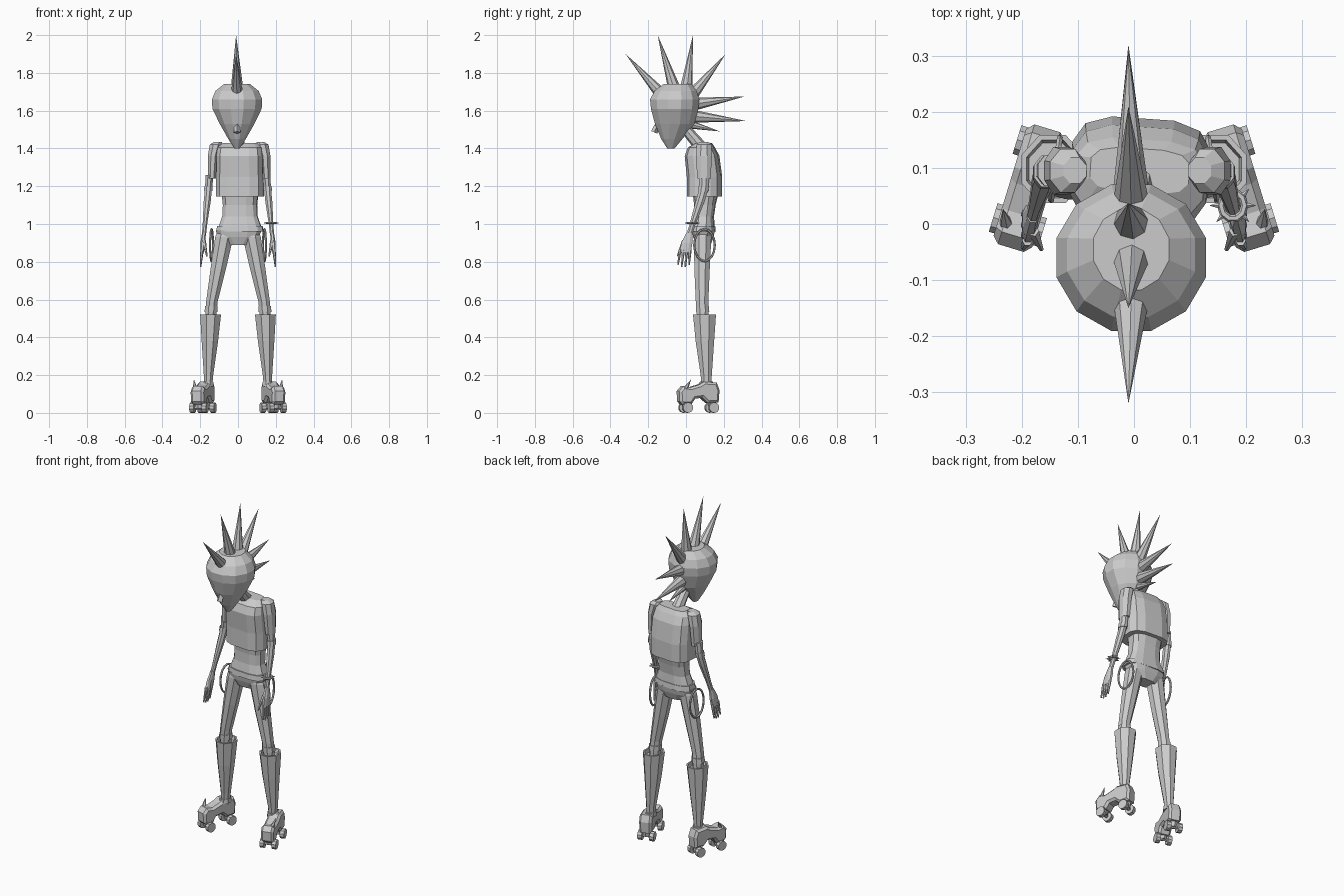
import bpy, bmesh, math
from mathutils import Vector, Matrix

cube = bpy.data.objects.get("Cube")
if cube:
    bpy.data.objects.remove(cube, do_unlink=True)

grey = bpy.data.materials.new("plain_grey")
grey.use_nodes = True
GREY = (0.6, 0.6, 0.6, 1)
grey.diffuse_color = GREY
grey.node_tree.nodes["Principled BSDF"].inputs["Base Color"].default_value = GREY


def finish(name, bm, matrix=None):
    bmesh.ops.recalc_face_normals(bm, faces=bm.faces)
    if matrix:
        bm.transform(matrix)
    mesh = bpy.data.meshes.new(name)
    bm.to_mesh(mesh)
    bm.free()
    mesh.materials.append(grey)
    obj = bpy.data.objects.new(name, mesh)
    bpy.context.collection.objects.link(obj)
    return obj


def loft(name, rings, sides=8, square=1.0, matrix=None, turn=0.5):
    """Stack of horizontal rings (x, y, z, half width, half depth)."""
    bm = bmesh.new()
    loops = []
    for x, y, z, rx, ry in rings:
        loop = []
        for i in range(sides):
            a = (i + turn) * math.tau / sides
            c, s = math.cos(a), math.sin(a)
            px = math.copysign(abs(c) ** square, c)
            py = math.copysign(abs(s) ** square, s)
            loop.append(bm.verts.new((x + rx * px, y + ry * py, z)))
        loops.append(loop)
    for a, b in zip(loops, loops[1:]):
        for i in range(sides):
            j = (i + 1) % sides
            bm.faces.new((a[i], a[j], b[j], b[i]))
    bm.faces.new(loops[0])
    bm.faces.new(loops[-1])
    return finish(name, bm, matrix)


def rod(name, start, end, r1, r2=0.0, sides=8, matrix=None):
    """Cone or cylinder between two points."""
    start, end = Vector(start), Vector(end)
    d = end - start
    bm = bmesh.new()
    bmesh.ops.create_cone(bm, cap_ends=True, segments=sides, radius1=r1,
                          radius2=r2, depth=d.length)
    bm.transform(Matrix.Translation((start + end) / 2)
                 @ d.to_track_quat('Z', 'Y').to_matrix().to_4x4())
    return finish(name, bm, matrix)


def prism(name, outline, half, matrix=None):
    """Side outline (y, z) extruded across x."""
    bm = bmesh.new()
    left = [bm.verts.new((-half, y, z)) for y, z in outline]
    right = [bm.verts.new((half, y, z)) for y, z in outline]
    bm.faces.new(left)
    bm.faces.new(right)
    for i in range(len(outline)):
        j = (i + 1) % len(outline)
        bm.faces.new((left[i], left[j], right[j], right[i]))
    bmesh.ops.recalc_face_normals(bm, faces=bm.faces)
    bmesh.ops.bevel(bm, geom=[e for e in bm.edges if abs(e.verts[0].co.x - e.verts[1].co.x) < 1e-5],
                    offset=0.012, segments=1, affect='EDGES')
    return finish(name, bm, matrix)


def ring(name, rx, rz, r, matrix, n=16, m=6):
    """Closed elliptical tube standing in the local xz plane."""
    bm = bmesh.new()
    grid = []
    for i in range(n):
        a = i * math.tau / n
        out = Vector((math.cos(a), 0, math.sin(a)))
        mid = Vector((rx * out.x, 0, rz * out.z))
        grid.append([bm.verts.new(mid + out * r * math.cos(b * math.tau / m)
                                  + Vector((0, r * math.sin(b * math.tau / m), 0)))
                     for b in range(m)])
    for i in range(n):
        for j in range(m):
            k, l = (i + 1) % n, (j + 1) % m
            bm.faces.new((grid[i][j], grid[k][j], grid[k][l], grid[i][l]))
    return finish(name, bm, matrix)


# Head, nose and neck
HX = -0.005
loft("head", [(HX, -.08, 1.40, .015, .02), (HX, -.075, 1.45, .048, .058),
              (HX, -.06, 1.53, .095, .108), (HX, -.06, 1.61, .135, .13),
              (HX, -.06, 1.66, .138, .135), (HX, -.055, 1.705, .118, .115),
              (HX, -.045, 1.742, .07, .075)], sides=12)
rod("nose", (HX, -.14, 1.55), (HX, -.168, 1.485), .012, .018, 4)
rod("neck", (0, 0, 1.50), (.005, .11, 1.37), .028, .036)

# Fan of hair spikes along the middle of the head
for i, (by, bz, ty, tz) in enumerate([
        (-.125, 1.68, -.32, 1.90), (-.06, 1.71, -.15, 2.0), (0, 1.71, .037, 2.0),
        (.03, 1.68, .21, 1.90), (.045, 1.635, .31, 1.675), (.04, 1.57, .32, 1.545),
        (.01, 1.53, .18, 1.49)]):
    rod(f"hair_spike_{i + 1}", (HX, by, bz), (HX - .005, ty, tz), .034 if i < 6 else .024)

# Shirt, waist, shorts and belt
yaw = Matrix.Translation((.01, .09, 0)) @ Matrix.Rotation(math.radians(-4), 4, 'Z')
loft("shirt", [(0, .008, 1.145, .126, .092), (0, .008, 1.25, .126, .092),
               (0, -.005, 1.36, .124, .09), (0, -.008, 1.405, .118, .07),
               (0, .005, 1.43, .09, .04)], 12, .6, yaw)
loft("waist", [(0, 0, .96, .124, .062), (0, .005, 1.04, .095, .052),
               (0, .01, 1.10, .092, .056), (0, .015, 1.18, .1, .07)], 12, .7, yaw)
loft("belt", [(0, 0, .96, .127, .066), (0, 0, .99, .122, .063)], 12, .7, yaw)
loft("shorts", [(.003, .092, .89, .06, .04), (.003, .092, .93, .11, .055),
                (.003, .092, .965, .124, .062)], 12, .7)

for s, side in ((1, "left"), (-1, "right")):
    # Arm with short puffed sleeve
    dx = .012 if s > 0 else 0
    loft(side + "_sleeve", [(s * .138 + dx, .095, 1.24, .024, .038),
                            (s * .132 + dx, .095, 1.36, .03, .046),
                            (s * .118 + dx, .095, 1.42, .034, .042),
                            (s * .105 + dx, .095, 1.435, .022, .025)])
    loft(side + "_arm", [(s * .18, .018, .945, .012, .017), (s * .175, .035, 1.0, .013, .017),
                         (s * .163, .075, 1.12, .02, .026), (s * .156, .095, 1.19, .02, .026),
                         (s * .15, .095, 1.26, .023, .03)])
    loft(side + "_elbow_band", [(s * .158, .09, 1.175, .024, .03),
                                (s * .156, .094, 1.2, .024, .03)])
    # Hand with splayed fingers
    loft(side + "_palm", [(s * .19, -.005, .85, .01, .033), (s * .186, .005, .9, .014, .031),
                          (s * .18, .018, .955, .011, .016)], 8, .8)
    for i in range(4):
        y = -.03 + i * .017
        rod(f"{side}_finger_{i + 1}", (s * .19, y, .865), (s * .198, y * 1.15 - .008, .768 + abs(i - 1.5) * .01),
            .0095, .004, 6)
    rod(side + "_thumb", (s * .18, -.012, .91), (s * .165, -.045, .83), .011, .004, 6)

    # Hanging hip loop
    ring(side + "_hip_loop", .055, .085, .006,
         Matrix.Translation((s * .14, .098, .888)) @ Matrix.Rotation(math.radians(90 + s * 8), 4, 'Z'))

    # Leg, knee and flared sock
    loft(side + "_leg", [(s * .145, .09, .44, .028, .032), (s * .143, .088, .53, .031, .034),
                         (s * .138, .085, .59, .033, .036), (s * .105, .085, .76, .044, .044),
                         (s * .073, .088, .93, .052, .05), (s * .068, .09, .96, .045, .045)])
    loft(side + "_knee_band", [(s * .143, .088, .535, .037, .038), (s * .141, .087, .565, .036, .038)])
    loft(side + "_sock", [(s * .158, .108, .13, .022, .027), (s * .156, .107, .2, .027, .032),
                          (s * .149, .1, .38, .047, .053), (s * .145, .098, .522, .06, .066),
                          (s * .145, .098, .522, .05, .056), (s * .145, .098, .5, .046, .05)])
    loft(side + "_ankle_cuff", [(s * .16, .108, .14, .034, .042), (s * .159, .108, .165, .03, .038)])

    # Roller boot, turned outward
    boot = Matrix.Translation((s * .185, .07, 0)) @ Matrix.Rotation(math.radians(s * 17), 4, 'Z')
    prism(side + "_boot", [(-.115, .06), (-.118, .115), (-.095, .142), (-.055, .135),
                           (-.005, .15), (.02, .165), (.09, .16), (.105, .12), (.1, .055),
                           (.04, .052), (.01, .08), (-.03, .075), (-.05, .045), (-.1, .045)],
          .036, boot)
    rod(side + "_toe_spike", (s * .02, -.08, .13), (s * .034, -.055, .178), .013, 0, 6, boot)
    for y, place in ((-.075, "front"), (.07, "back")):
        rod(f"{side}_{place}_axle", (-.045, y, .028), (.045, y, .028), .01, .01, 6, boot)
        rod(f"{side}_{place}_truck", (0, y, .025), (0, y, .07), .018, .024, 6, boot)
        for w, rim in ((-1, "inner"), (1, "outer")):
            rod(f"{side}_{place}_{rim}_wheel", (w * .022, y, .028), (w * .046, y, .028),
                .028, .028, 10, boot)

# Studded bracelet on the left wrist
lay = Matrix.Translation((.176, .033, 1.005)) @ Matrix.Rotation(math.pi / 2, 4, 'X')
ring("bracelet", .021, .024, .007, lay, 10)
for i in range(8):
    a = i * math.tau / 8
    d = Vector((math.cos(a), math.sin(a), 0))
    rod(f"bracelet_stud_{i + 1}", Vector((.176, .033, 1.005)) + d * .024,
        Vector((.176, .033, 1.005)) + d * .042, .006, 0, 5)
